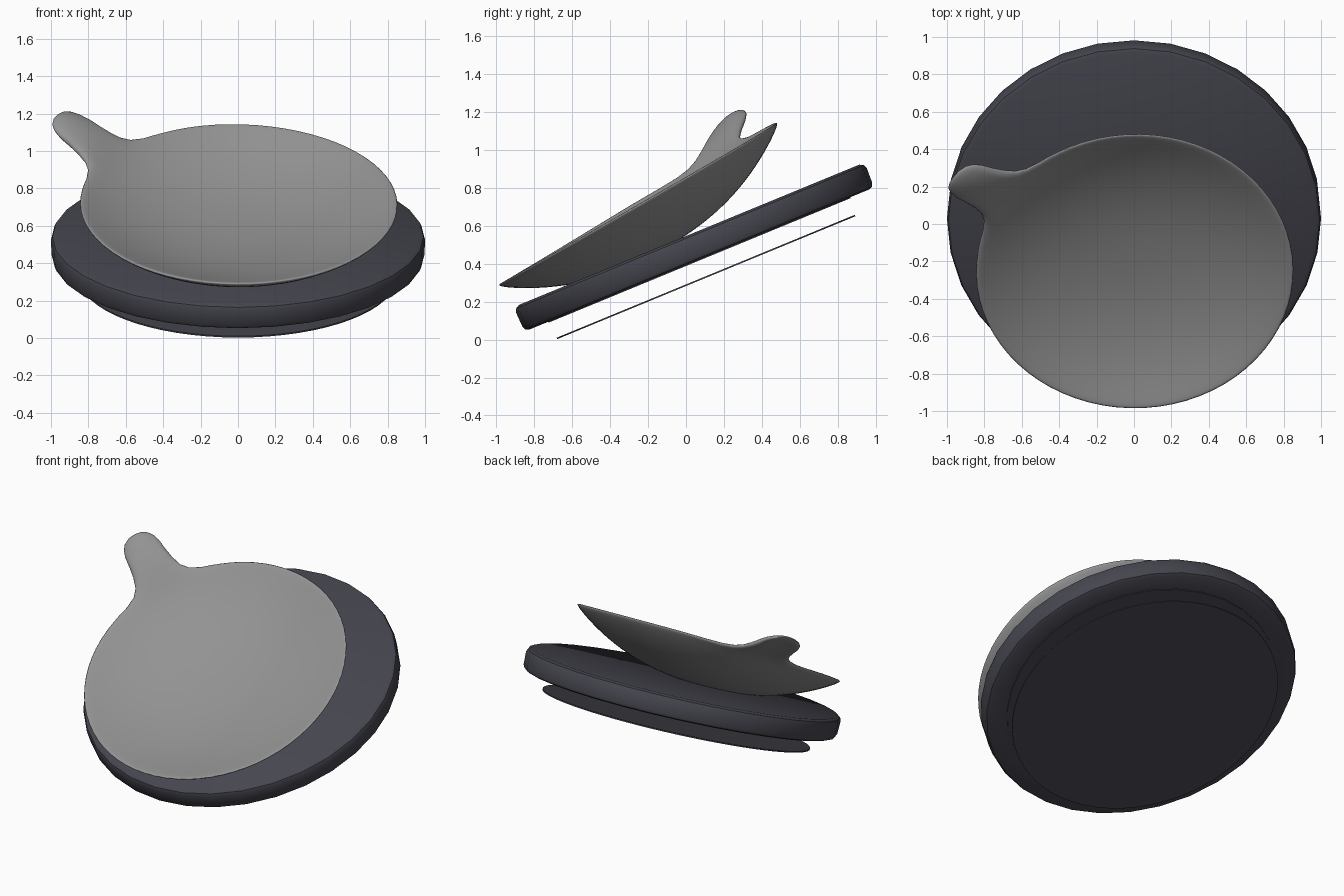
import bpy, bmesh, math
from mathutils import Matrix

if "Cube" in bpy.data.objects:
    bpy.data.objects.remove(bpy.data.objects["Cube"])


def material(name, rgb):
    m = bpy.data.materials.new(name)
    m.diffuse_color = (*rgb, 1)
    m.use_nodes = True
    m.node_tree.nodes["Principled BSDF"].inputs["Base Color"].default_value = m.diffuse_color
    return m


GREY = material("mid grey", (0.29, 0.29, 0.29))
SLATE = material("dark slate", (0.060, 0.060, 0.078))


def finish(name, bm, mat, loc, tilt, angle=35):
    bmesh.ops.recalc_face_normals(bm, faces=bm.faces)
    me = bpy.data.meshes.new(name)
    bm.to_mesh(me)
    bm.free()
    me.materials.append(mat)
    ob = bpy.data.objects.new(name, me)
    bpy.context.collection.objects.link(ob)
    ob.matrix_world = Matrix.Translation(loc) @ Matrix.Rotation(math.radians(tilt), 4, 'X')
    bpy.ops.object.select_all(action='DESELECT')
    ob.select_set(True)
    bpy.context.view_layer.objects.active = ob
    bpy.ops.object.shade_smooth_by_angle(angle=math.radians(angle))
    return ob


def lathe(name, profile, sides, mat, loc, tilt):
    """Closed disc from an (r, z) profile, capped at both ends."""
    bm = bmesh.new()
    rings = [[bm.verts.new((r * math.cos(2 * math.pi * i / sides),
                            r * math.sin(2 * math.pi * i / sides), z))
              for i in range(sides)] for r, z in profile]
    for a, b in zip(rings, rings[1:]):
        for i in range(sides):
            j = (i + 1) % sides
            bm.faces.new((a[i], a[j], b[j], b[i]))
    bm.faces.new(rings[0])
    bm.faces.new(rings[-1])
    return finish(name, bm, mat, loc, tilt)


# Thick base disc with rounded rim and a slight step underneath
lathe("base_disc",
      [(0.86, -0.076), (0.86, -0.071), (0.97, -0.071), (0.988, -0.063), (0.997, -0.045),
       (1.0, 0.04), (0.992, 0.058), (0.97, 0.07)],
      32, SLATE, (0, 0.043, 0.488), 22.4)

# Thin plate hovering under the base
lathe("bottom_plate", [(0.85, -0.004), (0.85, 0.004)],
      64, SLATE, (0, 0.105, 0.33), 22.4)

# Shallow bowl with a lifted tab handle
RIM, INNER, OUTER, TAB = 0.848, 0.165, 0.255, 145.0


def smooth(t):
    t = max(0.0, min(1.0, t))
    return t * t * (3 - 2 * t)


def outline(d):
    """Rim radius at d degrees away from the tab."""
    pts = [(0, 1.182), (2, 1.179), (4, 1.163), (5.3, 1.135), (6.2, 1.095), (7, 1.03), (8.2, 0.963),
           (10, 0.905), (13, 0.868), (18, 0.851), (26, RIM), (181, RIM)]
    for (a, ra), (b, rb) in zip(pts, pts[1:]):
        if d <= b:
            return ra + (rb - ra) * (d - a) / (b - a)
    return RIM


def height(r, d, depth):
    """Bowl curve, blended softly into the rising tab."""
    rho = r / RIM
    k = 0.05 * math.exp(-(d / 22) ** 2) + 0.002
    m = max(0.0, rho - k * math.log1p(math.exp(min(60, (rho - 1) / k))))
    x, y = r * math.cos(math.radians(d)), r * math.sin(math.radians(d))
    side = 0.025 * math.exp(-(d / 60) ** 2) * m ** 3
    tab = 0.155 * smooth((x - 0.72) / 0.55) * math.exp(-(y / 0.28) ** 2)
    return -depth * (1 - m ** 2.3) + side + tab


half = [0, 1, 2, 3, 4, 4.7, 5.3, 5.8, 6.2, 6.6, 7, 7.6, 8.2, 9, 10, 11.5, 13, 15, 18, 22, 26]
half += [26 + 154 * k / 30 for k in range(1, 31)]
angles = half + [-a for a in reversed(half[1:-1])]
levels = [k / 20 for k in range(1, 19)] + [0.925, 0.95, 0.97, 0.985, 0.995]

bm = bmesh.new()
n = len(angles)


def ring(s, depth, sign):
    out = []
    for a in angles:
        d, t = abs(a), math.radians(TAB + a)
        r = s * outline(d)
        on_tab = smooth((r - 0.8) / 0.2)
        edge = math.sqrt(max(0.0, 1 - s ** (30 - 18 * on_tab)))
        z = height(r, d, depth) + sign * (0.012 + 0.016 * on_tab) * edge
        out.append(bm.verts.new((r * math.cos(t), r * math.sin(t), z)))
    return out


rows = [ring(s, INNER, 1) for s in levels] + [ring(1.0, INNER, 0)]
rows += [ring(s, OUTER, -1) for s in reversed(levels)]
for a, b in zip(rows, rows[1:]):
    for i in range(n):
        j = (i + 1) % n
        bm.faces.new((a[i], a[j], b[j], b[i]))
for row, z in ((rows[0], 0.012 - INNER), (rows[-1], -OUTER - 0.012)):
    c = bm.verts.new((0, 0, z))
    for i in range(n):
        bm.faces.new((c, row[i], row[(i + 1) % n]))
finish("bowl_with_tab", bm, GREY, (0.004, -0.25, 0.71), 29.9, 80)
